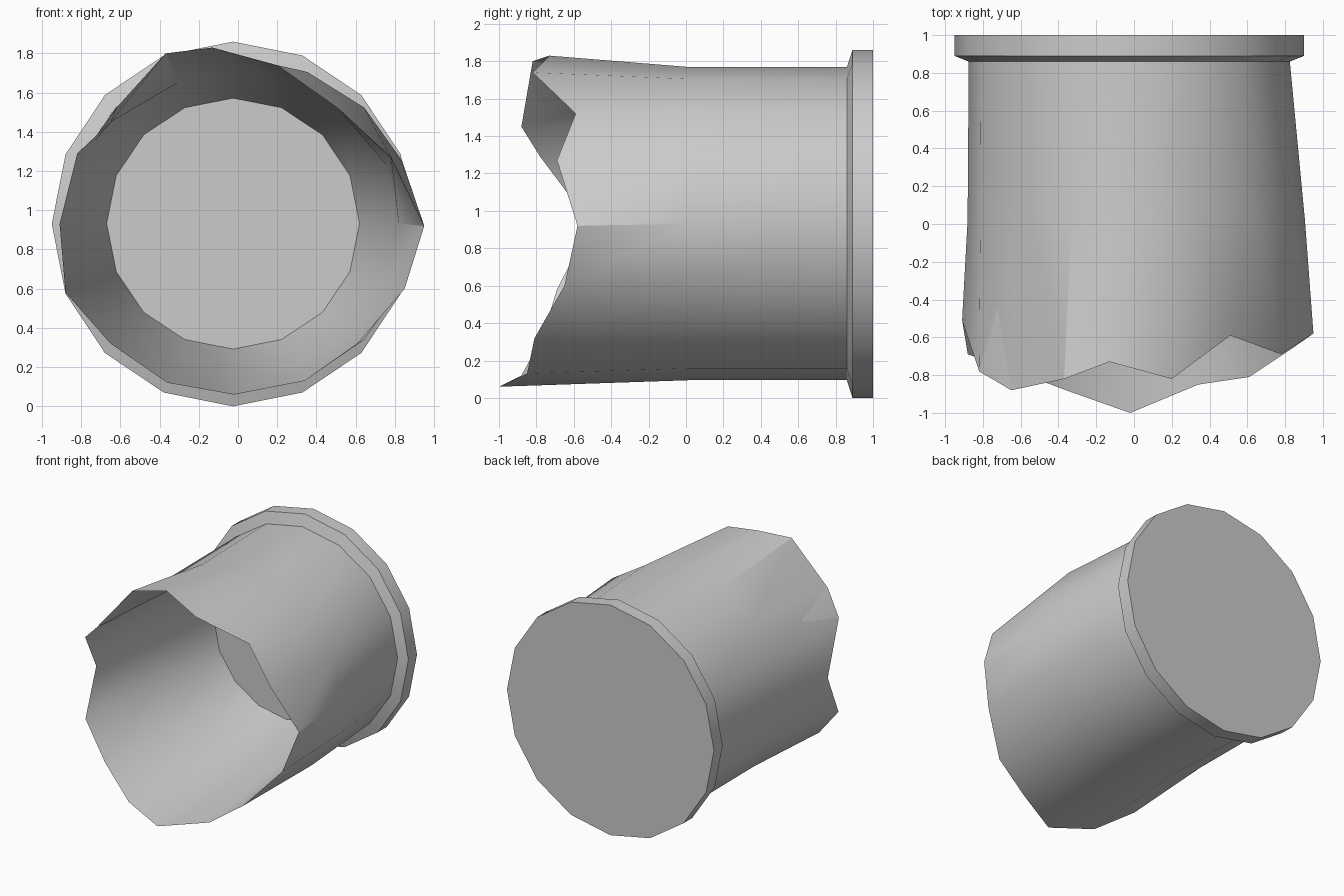
import bpy, bmesh
from math import sin, cos, pi, radians

if "Cube" in bpy.data.objects:
    bpy.data.objects.remove(bpy.data.objects["Cube"])

N = 16

# jagged broken rim, clockwise from the top as seen from the front: x, y, z
RIM = [(-.13, -.73, 1.83), (.20, -.82, 1.74), (.51, -.59, 1.52), (.78, -.69, 1.27),
       (.95, -.58, .92), (.85, -.65, .60), (.61, -.81, .32), (.34, -.85, .13),
       (-.02, -1.0, .06), (-.36, -.88, .12), (-.65, -.77, .32), (-.88, -.69, .58),
       (-.91, -.51, .93), (-.82, -.78, 1.29), (-.65, -.88, 1.45), (-.37, -.82, 1.80)]

bm = bmesh.new()


def ring(y, rx, rz, cx=-.025, cz=.932):
    return [bm.verts.new((cx + rx * sin(2 * pi * k / N), y, cz + rz * cos(2 * pi * k / N)))
            for k in range(N)]


# base flange, outer wall, rim, then the tapered inside
rings = [
    ring(1.0, .925, .93, cz=.93),
    ring(.89, .925, .93, cz=.93),
    ring(.86, .85, .837),
    ring(.02, .893, .837, .012),
    [bm.verts.new(p) for p in RIM],
    ring(.02, .815, .778, .005),
    ring(.65, .645, .64),
]
for a, b in zip(rings, rings[1:]):
    for k in range(N):
        j = (k + 1) % N
        bm.faces.new((a[k], a[j], b[j], b[k]))

# bottom of the vessel and inner floor
bm.faces.new(rings[0])
bm.faces.new(rings[-1])
bmesh.ops.recalc_face_normals(bm, faces=bm.faces)

mesh = bpy.data.meshes.new("broken_vessel")
bm.to_mesh(mesh)
bm.free()
vessel = bpy.data.objects.new("broken_vessel", mesh)
bpy.context.collection.objects.link(vessel)
bpy.context.view_layer.objects.active = vessel
vessel.select_set(True)
bpy.ops.object.shade_smooth_by_angle(angle=radians(32))
